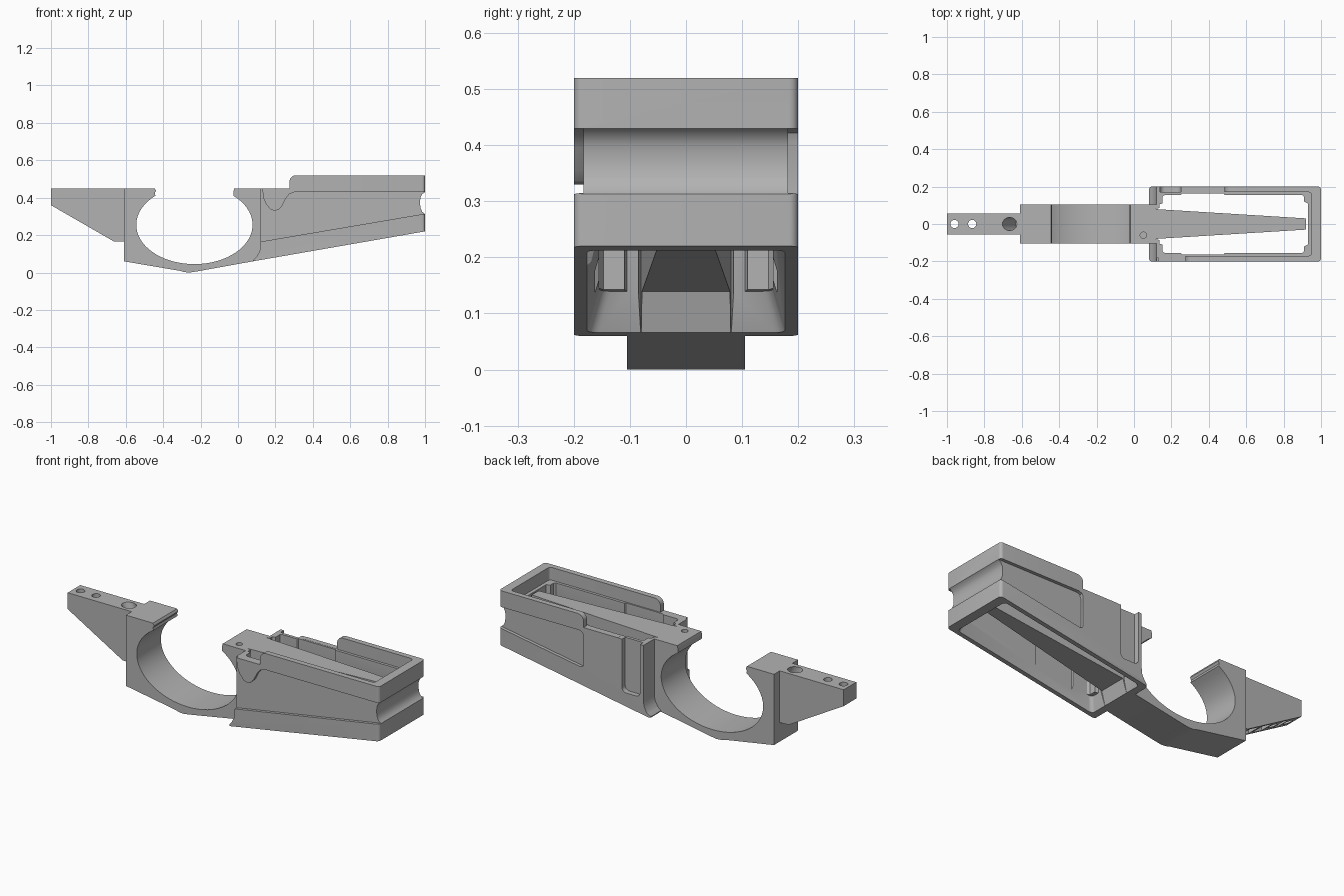
import bpy, bmesh, math
from mathutils import Matrix, Vector

cube = bpy.data.objects.get("Cube")
if cube:
    bpy.data.objects.remove(cube, do_unlink=True)

grey = bpy.data.materials.new("machined grey")
grey.use_nodes = True
COLOUR = (0.45, 0.45, 0.45, 1)
grey.diffuse_color = COLOUR
grey.node_tree.nodes["Principled BSDF"].inputs["Base Color"].default_value = COLOUR


def make(name, bm):
    bmesh.ops.recalc_face_normals(bm, faces=bm.faces)
    mesh = bpy.data.meshes.new(name)
    bm.to_mesh(mesh)
    bm.free()
    ob = bpy.data.objects.new(name, mesh)
    bpy.context.collection.objects.link(ob)
    mesh.materials.append(grey)
    return ob


def loft(name, low, high):
    """Closed solid between two matching rings of 3D points."""
    bm = bmesh.new()
    a = [bm.verts.new(p) for p in low]
    b = [bm.verts.new(p) for p in high]
    n = len(a)
    bm.faces.new(a)
    bm.faces.new(b)
    for i in range(n):
        j = (i + 1) % n
        bm.faces.new((a[i], a[j], b[j], b[i]))
    return make(name, bm)


def side_prism(name, pts, y0, y1):
    return loft(name, [(x, y0, z) for x, z in pts], [(x, y1, z) for x, z in pts])


def plan_prism(name, pts, z0, z1):
    return loft(name, [(x, y, z0) for x, y in pts], [(x, y, z1) for x, y in pts])


def box(x0, x1, a0, a1):
    return [(x0, a0), (x1, a0), (x1, a1), (x0, a1)]


def arc(cx, cz, rx, rz, t0, t1, n):
    steps = [math.radians(t0 + (t1 - t0) * i / n) for i in range(n + 1)]
    return [(cx + rx * math.cos(t), cz + rz * math.sin(t)) for t in steps]


def rounded(x0, x1, a0, a1, r):
    corners = [(x1 - r, a1 - r), (x0 + r, a1 - r), (x0 + r, a0 + r), (x1 - r, a0 + r)]
    return [p for i, (x, a) in enumerate(corners)
            for p in arc(x, a, r, r, 90 * i, 90 * i + 90, 5)]


def drill(x, y, z, r, depth, tilt=0):
    bm = bmesh.new()
    bmesh.ops.create_cone(bm, cap_ends=True, segments=24, radius1=r, radius2=r, depth=depth,
                          matrix=Matrix.Translation(Vector((x, y, z))) @ Matrix.Rotation(tilt, 4, "Y"))
    return make("drill", bm)


def carve(target, tool, mode="DIFFERENCE", keep=False):
    mod = target.modifiers.new("carve", "BOOLEAN")
    mod.operation, mod.solver, mod.object = mode, "EXACT", tool
    bpy.context.view_layer.objects.active = target
    bpy.ops.object.modifier_apply(modifier=mod.name)
    if not keep:
        bpy.data.objects.remove(tool, do_unlink=True)


def floor(x):
    """Height of the sloping underside of the frame."""
    return 0.06 + 0.174 * (x - 0.08)


def band(x):
    """Top edge of the sloping lower band."""
    return 0.165 + 0.17 * (x - 0.12)


# Rectangular frame: side outline with rounded plan corners
outline = [(0.06, floor(0.06)), (0.08, 0.065), (0.1, 0.085), (0.116, 0.115), (0.12, 0.15),
           (0.12, 0.45), (0.275, 0.45)]
outline += arc(0.31, 0.485, 0.035, 0.035, 180, 90, 6) + [(1.05, 0.52), (1.05, floor(1.05))]
frame = side_prism("rectangular_frame", outline, -0.25, 0.25)
carve(frame, plan_prism("plan", rounded(0.08, 1, -0.2, 0.2, 0.016), -0.1, 0.7), "INTERSECT")

# Lip around the top, shorter on the back side
carve(frame, plan_prism("ledge", rounded(0.0, 0.95, -0.17, 0.17, 0.015), 0.45, 0.6))
short_lip = [(0.05, 0.451), (0.485, 0.451)] + arc(0.52, 0.485, 0.035, 0.035, 180, 90, 6) \
    + [(0.52, 0.6), (0.05, 0.6)]
carve(frame, side_prism("short_lip", short_lip, 0.1, 0.3))

# Groove across the end
groove = [(1.05, 0.43), (1.0, 0.43), (0.985, 0.42), (0.975, 0.4), (0.973, 0.37),
          (0.976, 0.345), (0.985, 0.325), (1.0, 0.313), (1.05, 0.313)]
carve(frame, side_prism("groove", groove, -0.3, 0.3))

# Shallow side panels; the front one leaves a hanging tab near the top
front_panel = [(0.1, band(0.1)), (1.05, band(1.05)), (1.05, 0.43), (0.3, 0.43), (0.275, 0.42),
               (0.255, 0.395), (0.235, 0.355), (0.215, 0.335), (0.195, 0.33), (0.175, 0.337),
               (0.15, 0.365), (0.135, 0.4), (0.128, 0.47), (0.1, 0.47)]
carve(frame, side_prism("front_panel", front_panel, -0.3, -0.183))
back_panel = [(0.505, band(0.505)), (1.05, band(1.05)), (1.05, 0.43), (0.51, 0.43),
              (0.492, 0.422), (0.485, 0.405), (0.485, 0.25), (0.49, 0.235)]
carve(frame, side_prism("back_panel", back_panel, 0.182, 0.3))
carve(frame, side_prism("back_pocket", rounded(0.14, 0.25, 0.16, 0.6, 0.025), 0.172, 0.3))

# Guard loop with open top
loop = [(-0.61, 0.45), (-0.61, 0.06), (-0.31, 0.009), (-0.285, 0.002), (-0.26, 0), (-0.22, 0.006),
        (0.08, floor(0.08)), (0.135, floor(0.135)), (0.135, 0.45), (-0.02, 0.45), (-0.025, 0.43)]
loop += arc(-0.233, 0.255, 0.311, 0.21, 48, -228, 48)
loop += [(-0.445, 0.425), (-0.438, 0.437), (-0.445, 0.45)]
guard = side_prism("guard_loop", loop, -0.105, 0.105)
carve(guard, drill(0.05, -0.06, 0.45, 0.017, 0.08))

# Through opening with a rear channel and a flared mouth
half = [(0.92, 0.03), (0.92, 0.0), (0.11, 0.0), (0.11, 0.08), (0.135, 0.085), (0.135, 0.105),
        (0.152, 0.11), (0.152, 0.147), (0.165, 0.155), (0.25, 0.155), (0.255, 0.162),
        (0.48, 0.162), (0.485, 0.155), (0.9, 0.155), (0.91, 0.145), (0.91, 0.12),
        (0.93, 0.11), (0.93, 0.035)]
upper = [p for p in half if p[1] > 0]
lower = [(x, -y) for x, y in reversed(upper)]
opening = plan_prism("opening", upper + lower, -0.2, 0.7)
mouth = loft("mouth",
             [(x, y, floor(x) - 0.03) for x, y in rounded(0.105, 0.966, -0.185, 0.185, 0.02)],
             [(x, y, floor(x) + 0.07) for x, y in rounded(0.135, 0.93, -0.155, 0.155, 0.02)])
for part in (frame, guard):
    carve(part, opening, keep=True)
    carve(part, mouth, keep=True)
for tool in (opening, mouth):
    bpy.data.objects.remove(tool, do_unlink=True)

# Tapered rear tang with screw holes and lightening pockets below
tang = side_prism("rear_tang", [(-1, 0.45), (-1, 0.36), (-0.665, 0.167), (-0.6, 0.165),
                                (-0.6, 0.45)], -0.055, 0.055)


def slope(x):
    return 0.36 - 0.576 * (x + 1)


for x0, x1 in ((-0.93, -0.9), (-0.83, -0.77), (-0.75, -0.69)):
    pocket = [(x0, slope(x0) - 0.05), (x1, slope(x1) - 0.05),
              (x1, slope(x1) + 0.04), (x0, slope(x0) + 0.04)]
    carve(tang, side_prism("pocket", pocket, -0.04, 0.04))
for x in (-0.96, -0.865):
    carve(tang, drill(x, 0, 0.4, 0.022, 0.5))
carve(tang, drill(-0.665, 0, 0.45, 0.035, 0.3, math.radians(-25)))

# Smooth curves, crisp edges
for ob in (frame, guard, tang):
    bpy.ops.object.select_all(action="DESELECT")
    ob.select_set(True)
    bpy.context.view_layer.objects.active = ob
    bpy.ops.object.shade_smooth_by_angle(angle=math.radians(30))
